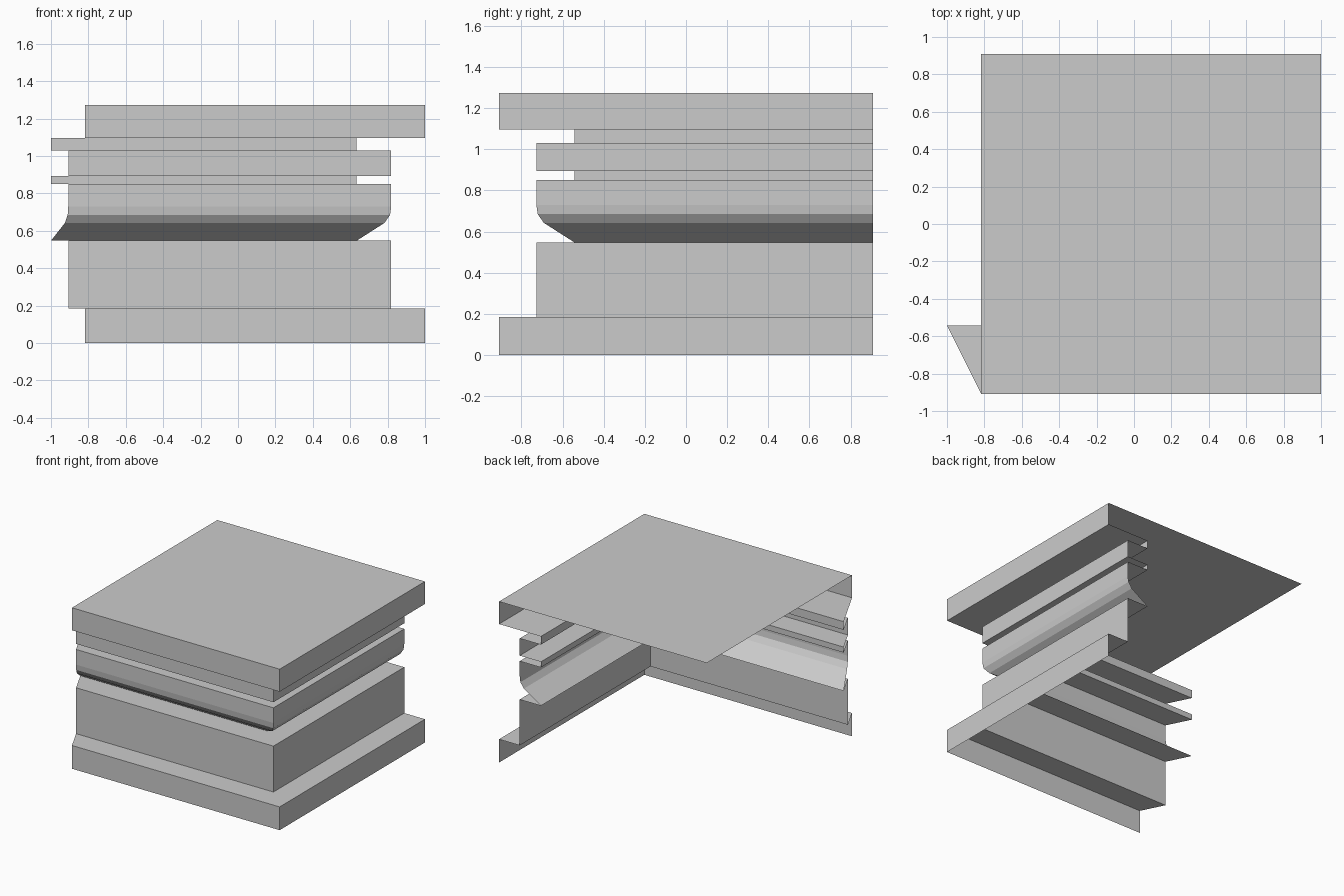
import bpy
import bmesh

cube = bpy.data.objects.get("Cube")
if cube:
    bpy.data.objects.remove(cube, do_unlink=True)

grey = bpy.data.materials.new("plaster grey")
grey.use_nodes = True
grey.diffuse_color = (0.6, 0.6, 0.6, 1)
grey.node_tree.nodes["Principled BSDF"].inputs["Base Color"].default_value = (0.6, 0.6, 0.6, 1)

LEFT, RIGHT, DEPTH = -0.817, 1.0, 0.908
MID, DEEP = 0.181, 0.366  # insets from the outermost face


def add_object(name, bm):
    mesh = bpy.data.meshes.new(name)
    bm.to_mesh(mesh)
    bm.free()
    mesh.materials.append(grey)
    obj = bpy.data.objects.new(name, mesh)
    bpy.context.collection.objects.link(obj)


def moulding(name, profile):
    """Sweep an (inset, height) profile along the front and round the corner."""
    bm = bmesh.new()
    rows = []
    for d, z in profile:
        path = [(LEFT - d / 2, d - DEPTH), (RIGHT - d, d - DEPTH), (RIGHT - d, DEPTH)]
        rows.append([bm.verts.new((x, y, z)) for x, y in path])
    for upper, lower in zip(rows, rows[1:]):
        for i in range(2):
            bm.faces.new((upper[i], lower[i], lower[i + 1], upper[i + 1]))
    add_object(name, bm)


# Flat top slab
bm = bmesh.new()
bm.faces.new([bm.verts.new((x, y, 1.273)) for x, y in
              ((LEFT, -DEPTH), (RIGHT, -DEPTH), (RIGHT, DEPTH), (LEFT, DEPTH))])
add_object("top_slab", bm)

# Mouldings from top to bottom
moulding("top_fascia", [(0, 1.273), (0, 1.095), (DEEP, 1.095)])
moulding("upper_groove", [(DEEP, 1.095), (DEEP, 1.03)])
moulding("upper_band", [(DEEP, 1.03), (MID, 1.03), (MID, 0.894), (DEEP, 0.894)])
moulding("lower_groove", [(DEEP, 0.894), (DEEP, 0.85)])
moulding("rounded_band", [(DEEP, 0.85), (MID, 0.85), (MID, 0.73), (0.187, 0.685),
                          (0.217, 0.642), (DEEP, 0.547)])
moulding("wall", [(DEEP, 0.547), (MID, 0.547), (MID, 0.184)])
moulding("plinth", [(MID, 0.184), (0, 0.184), (0, 0)])
